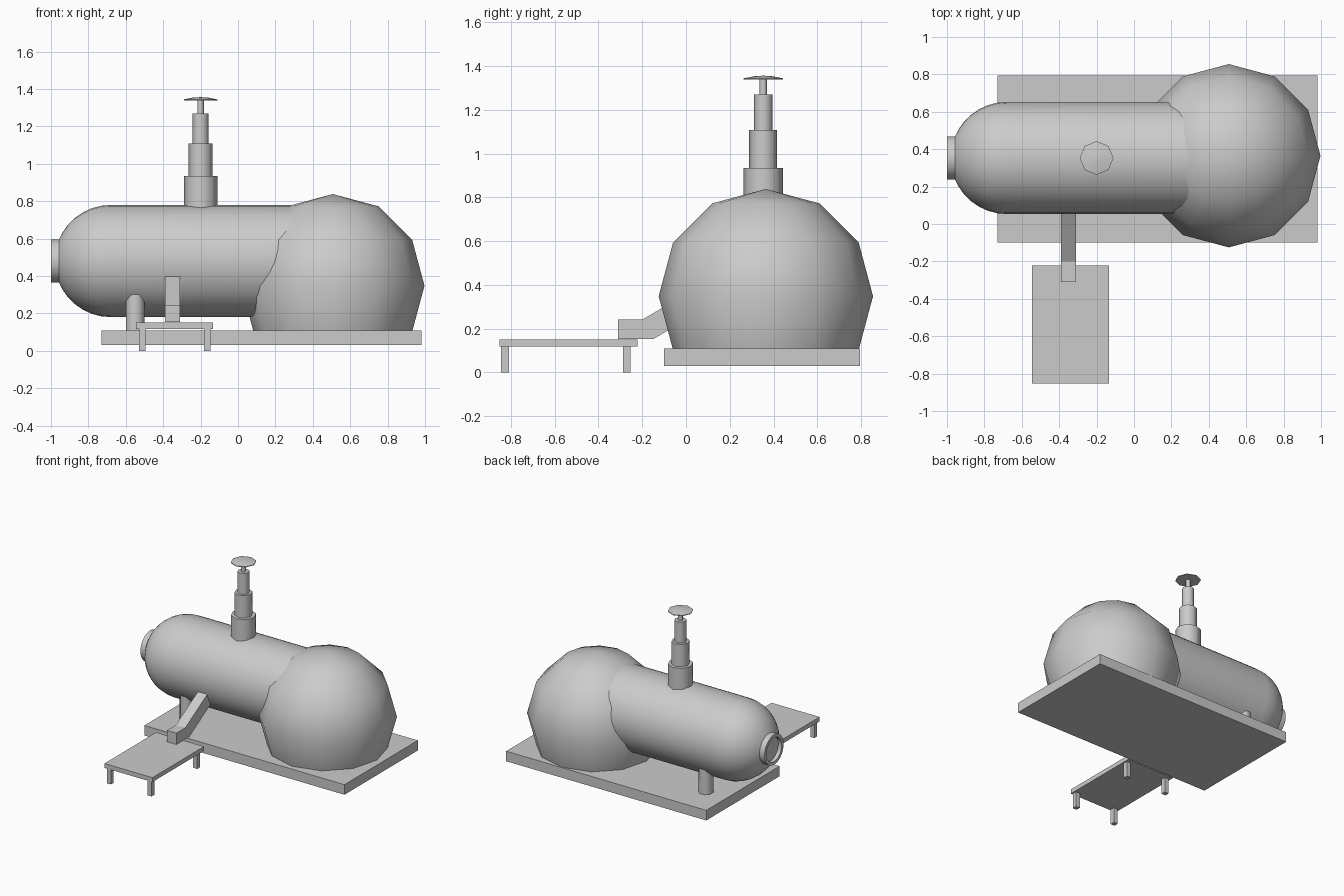
import bpy, bmesh
from math import radians, pi, sin, cos, sqrt
from mathutils import Matrix, Vector

if "Cube" in bpy.data.objects:
    bpy.data.objects.remove(bpy.data.objects["Cube"])


def finish(name, bm, smooth=None):
    bmesh.ops.remove_doubles(bm, verts=bm.verts, dist=1e-5)
    bmesh.ops.recalc_face_normals(bm, faces=bm.faces)
    me = bpy.data.meshes.new(name)
    bm.to_mesh(me)
    bm.free()
    ob = bpy.data.objects.new(name, me)
    bpy.context.collection.objects.link(ob)
    if smooth:
        bpy.ops.object.select_all(action='DESELECT')
        ob.select_set(True)
        bpy.context.view_layer.objects.active = ob
        bpy.ops.object.shade_smooth_by_angle(angle=radians(smooth))
    return ob


def box(name, lo, hi):
    bm = bmesh.new()
    lo, hi = Vector(lo), Vector(hi)
    bmesh.ops.create_cube(bm, size=1)
    bmesh.ops.scale(bm, vec=hi - lo, verts=bm.verts)
    bmesh.ops.translate(bm, vec=(lo + hi) / 2, verts=bm.verts)
    return finish(name, bm)


def lathe(name, profile, sides, matrix, turn=0.0, smooth=50):
    """Spin (radius, height) points about local z, then place with matrix."""
    bm = bmesh.new()
    rings = [[bm.verts.new((r * cos(turn + 2 * pi * i / sides),
                            r * sin(turn + 2 * pi * i / sides), h))
              for i in range(sides)] for r, h in profile]
    for a, b in zip(rings, rings[1:]):
        for i in range(sides):
            j = (i + 1) % sides
            bm.faces.new((a[i], a[j], b[j], b[i]))
    bm.faces.new(rings[0])
    bm.faces.new(rings[-1])
    bm.transform(matrix)
    return finish(name, bm, smooth)


CY, CZ, R = 0.353, 0.48, 0.30   # tank axis and radius

# Base slab
box("base_slab", (-0.73, -0.10, 0.03), (0.98, 0.795, 0.108))

# Faceted dome, open where it sits in the slab
bm = bmesh.new()
bmesh.ops.create_uvsphere(bm, u_segments=12, v_segments=6, radius=0.49)
bmesh.ops.delete(bm, geom=[v for v in bm.verts if v.co.z < -0.3], context='VERTS')
bmesh.ops.translate(bm, vec=(0.507, 0.365, 0.348), verts=bm.verts)
finish("dome", bm, 50)

# Horizontal tank with rounded end, neck and recessed mouth
neck = 0.116
prof = [(0.092, 0.972), (0.092, 1.0), (neck, 1.0)]
prof.append((neck, 0.68 + sqrt(R * R - neck * neck)))
for k in range(3, 10):
    a = radians(10 * k)
    prof.append((R * sin(a), 0.68 + R * cos(a)))
prof.append((R, -0.45))
to_minus_x = Matrix.Translation((0, CY, CZ)) @ Matrix.Rotation(-pi / 2, 4, 'Y')
lathe("tank", prof, 32, to_minus_x, smooth=30)

# Tank support legs
for side, dy in (("front", -0.19), ("back", 0.19)):
    lathe("tank_leg_" + side, [(0.053, 0.10), (0.053, 0.42)], 8,
          Matrix.Translation((-0.55, CY + dy, 0)), turn=pi / 8)

# Stepped chimney
place = Matrix.Translation((-0.20, CY, 0))
lathe("chimney", [(0.09, 0.70), (0.09, 0.935), (0.064, 0.935), (0.064, 1.108),
                  (0.043, 1.108), (0.043, 1.27), (0.017, 1.27), (0.017, 1.345)],
      8, place)
lathe("chimney_cap", [(0.09, 1.339), (0.09, 1.344), (0.045, 1.353), (0.004, 1.356)],
      8, place)

# Bent chute from tank to table
pts = [(-0.31, 0.153), (-0.148, 0.153), (0.20, 0.357),
       (0.20, 0.474), (-0.20, 0.241), (-0.31, 0.241)]
bm = bmesh.new()
face = bm.faces.new([bm.verts.new((-0.39, y, z)) for y, z in pts])
ext = bmesh.ops.extrude_face_region(bm, geom=[face], use_keep_orig=True)
bmesh.ops.translate(bm, vec=(0.08, 0, 0),
                    verts=[g for g in ext["geom"] if isinstance(g, bmesh.types.BMVert)])
finish("chute", bm)

# Low table
box("table_top", (-0.545, -0.852, 0.117), (-0.135, -0.222, 0.151))
for i, x in enumerate((-0.53, -0.182)):
    for j, y in enumerate((-0.845, -0.288)):
        box(f"table_leg_{i}{j}", (x, y, 0), (x + 0.035, y + 0.035, 0.12))
